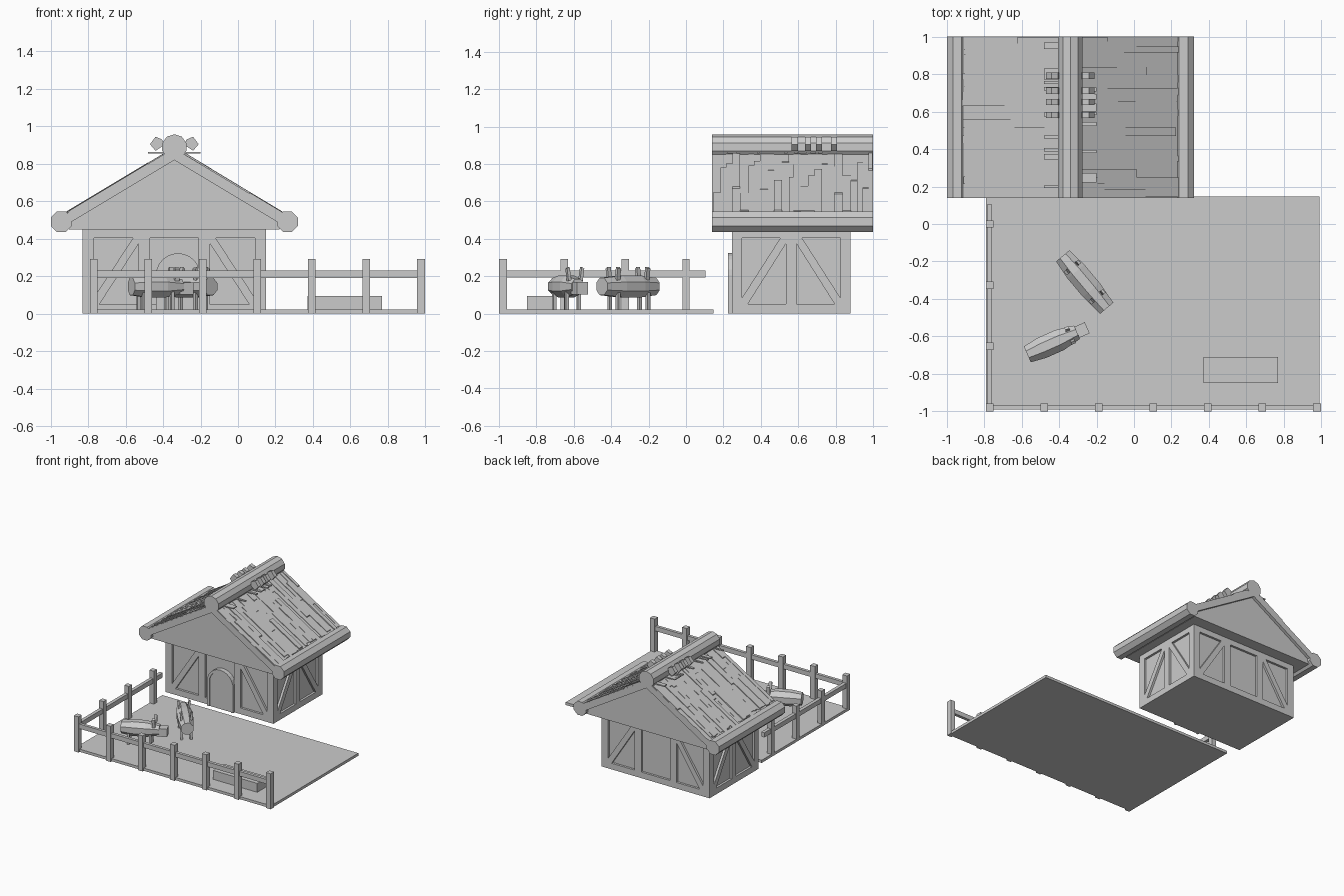
import bpy, bmesh, math, random
from mathutils import Vector, Matrix

if "Cube" in bpy.data.objects:
    bpy.data.objects.remove(bpy.data.objects["Cube"])

random.seed(7)
CX = -0.34            # house centre line
RIDGE, SLOPE = 0.88, 0.6


def make(name, bm):
    bmesh.ops.recalc_face_normals(bm, faces=bm.faces[:])
    me = bpy.data.meshes.new(name)
    bm.to_mesh(me)
    bm.free()
    ob = bpy.data.objects.new(name, me)
    bpy.context.collection.objects.link(ob)
    return ob


def add_prism(bm, pts, a, b, axis='y'):
    """Extrude a 2D outline (across, z) from a to b along an axis."""
    def put(p, d):
        return (p[0], d, p[1]) if axis == 'y' else (d, p[0], p[1])
    lo = [bm.verts.new(put(p, a)) for p in pts]
    hi = [bm.verts.new(put(p, b)) for p in pts]
    bm.faces.new(lo)
    bm.faces.new(hi[::-1])
    for i in range(len(pts)):
        j = (i + 1) % len(pts)
        bm.faces.new((lo[i], hi[i], hi[j], lo[j]))


def rect(a0, a1, z0, z1):
    return [(a0, z0), (a1, z0), (a1, z1), (a0, z1)]


def add_box(bm, x0, x1, y0, y1, z0, z1):
    add_prism(bm, rect(x0, x1, z0, z1), y0, y1)


def ngon(x, z, r, n):
    return [(x + r * math.cos((i + .5) * math.tau / n),
             z + r * math.sin((i + .5) * math.tau / n)) for i in range(n)]


def prism(name, pts, a, b, axis='y'):
    bm = bmesh.new()
    add_prism(bm, pts, a, b, axis)
    return make(name, bm)


# Yard slab and trough
prism("yard_slab", rect(-0.79, 0.99, 0, 0.022), -0.985, 0.147)
prism("trough", rect(0.37, 0.77, 0.02, 0.095), -0.85, -0.71)

# Fence: front run and left run
bm = bmesh.new()
for i in range(7):
    x = -0.77 + i * 0.291
    add_box(bm, x - .021, x + .021, -1.0, -0.957, 0, 0.292)
for i in range(1, 4):
    y = -0.978 + i * 0.326
    add_box(bm, -0.79, -0.75, y - .02, y + .02, 0, 0.292)
make("fence_posts", bm)
bm = bmesh.new()
add_box(bm, -0.79, 0.98, -0.99, -0.965, 0.192, 0.23)
add_box(bm, -0.785, -0.757, -0.98, 0.105, 0.192, 0.23)
make("fence_rails", bm)

# House walls: core set behind the timber frame
X0, X1, Y0, Y1 = -0.83, 0.15, 0.245, 0.88
D, ZB, ZT = 0.018, 0.05, 0.405
prism("wall_core", rect(X0 + D, X1 - D, 0, 0.45), Y0 + D, Y1 - D)

bm = bmesh.new()


def timber_wall(bays, lo, hi, a, b, axis):
    """Sills, posts between bays and diagonal braces leaning to the middle."""
    add_prism(bm, rect(lo, hi, 0, ZB), a, b, axis)
    add_prism(bm, rect(lo, hi, ZT, 0.46), a, b, axis)
    edges = [lo] + [e for bay in bays for e in bay[:2]] + [hi]
    for i in range(0, len(edges), 2):
        add_prism(bm, rect(edges[i], edges[i + 1], ZB, ZT), a, b, axis)
    for l, r, lean in bays:
        if lean:
            s, e = (l, r) if lean > 0 else (r, l)
            add_prism(bm, [(s, ZB), (s + lean * .03, ZB), (e, ZT - .03), (e, ZT),
                           (e - lean * .03, ZT), (s, ZB + .035)], a, b, axis)


front_bays = [(-0.77, -0.53, 1), (-0.47, -0.21, 0), (-0.15, 0.09, -1)]
side_bays = [(0.30, 0.535, 1), (0.59, 0.825, -1)]
for a, b in ((Y0, Y0 + D + .01), (Y1 - D - .01, Y1)):
    timber_wall(front_bays, X0, X1, a, b, 'y')
for a, b in ((X0, X0 + D + .01), (X1 - D - .01, X1)):
    timber_wall(side_bays, Y0, Y1, a, b, 'x')
make("timber_frame", bm)


# Arched door and its frame
def arch(r, z):
    return [(-0.32 + r, 0)] + [(-0.32 + r * math.cos(t * math.pi / 12), z + r * math.sin(t * math.pi / 12))
                               for t in range(13)] + [(-0.32 - r, 0)]


prism("door", arch(0.098, 0.205), 0.232, 0.27)
bm = bmesh.new()
out, inn = arch(0.118, 0.205), arch(0.098, 0.205)
for i in range(len(out) - 1):
    add_prism(bm, [out[i], out[i + 1], inn[i + 1], inn[i]], 0.225, 0.27)
bmesh.ops.remove_doubles(bm, verts=bm.verts[:], dist=1e-5)
make("door_frame", bm)

# Roof: gable body, two slabs, eave and ridge logs
prism("gable_body", [(CX - .56, .45), (CX + .56, .45), (CX + .59, .48), (CX, .83), (CX - .59, .48)], 0.165, 0.975)


def slope_pts(side, s0, s1, h0, h1):
    return [(CX + side * s, RIDGE - SLOPE * s + h) for s, h in
            ((s0, h0), (s1, h0), (s1, h1), (s0, h1))]


for side, tag in ((-1, "left"), (1, "right")):
    prism(tag + "_roof_slab", slope_pts(side, 0, 0.6, -0.06, 0), 0.14, 1.0)
    prism(tag + "_eave_log", ngon(CX + side * .604, .491, .06, 8), 0.14, 1.0)

    # Roof planks running down the slope, with uneven overlays
    bm = bmesh.new()
    y = 0.145
    while y < 0.985:
        w = min(random.uniform(0.026, 0.045), 0.998 - y)
        add_prism(bm, slope_pts(side, .05, random.uniform(.56, .585), -.01, random.uniform(.001, .005)), y, y + w)
        cut = random.uniform(0.12, 0.42)
        if random.random() < .5:
            add_prism(bm, slope_pts(side, .06, cut, -.005, random.uniform(.006, .014)), y, y + w)
        else:
            add_prism(bm, slope_pts(side, cut, random.uniform(.55, .585), -.005, random.uniform(.006, .012)), y, y + w)
        y += w
    make(tag + "_roof_planks", bm)

    # Loose chips by the ridge: flat slips and a few raised blocks
    bm = bmesh.new()
    for i in range(12):
        y = random.uniform(0.17, 0.95)
        add_prism(bm, sorted_pts := [(CX + side * u, z) for u, z in
                  ((.05, .855), (.14, .855), (.14, .864), (.05, .864))], y, y + random.uniform(.012, .035))
    for y in (0.58, 0.65, 0.71, 0.79):
        add_prism(bm, [(CX + side * u, z) for u, z in
                  ((.055, .90), (.10, .87), (.13, .905), (.10, .945), (.065, .93))], y - .015, y + .018)
    make(tag + "_ridge_chips", bm)

prism("ridge_log", [(CX + .068 * math.cos(i * math.tau / 10 + math.pi / 2),
                     .89 + .068 * math.sin(i * math.tau / 10 + math.pi / 2)) for i in range(10)], 0.14, 1.0)


# Pigs: faceted barrel body along local x, thin legs, ears, optional head
def pig(name, x, y, angle, length, head):
    bm = bmesh.new()
    rings = []
    for t, r in ((-.5, .05), (-.2, .063), (.15, .063), (.5, .042 if head else .05)):
        rings.append([bm.verts.new((t * length, p[0], p[1])) for p in ngon(0, .145, r, 8)])
    bm.faces.new(rings[0])
    bm.faces.new(rings[-1][::-1])
    for a, b in zip(rings, rings[1:]):
        for i in range(8):
            j = (i + 1) % 8
            bm.faces.new((a[i], b[i], b[j], a[j]))
    for sx in (-.3, .27):
        for sy in (-.035, .035):
            lx = sx * length
            add_box(bm, lx - .009, lx + .009, sy - .009, sy + .009, .02, .13)
    ears = [.36] if head else [-.28, .28]
    for ex in ears:
        for s in (-1, 1):
            add_prism(bm, [(s * .025, .18), (s * .042, .175), (s * .05, .24), (s * .036, .25)],
                      ex * length - .012, ex * length + .012, 'x')
    if head:
        add_box(bm, length * .5 - .02, length * .5 + .06, -.032, .032, .103, .168)
    ob = make(name, bm)
    ob.location = (x, y, 0)
    ob.rotation_euler.z = math.radians(angle)


pig("pig_near_house", -0.263, -0.31, -50, 0.365, False)
pig("pig_near_fence", -0.437, -0.637, 24, 0.29, True)
